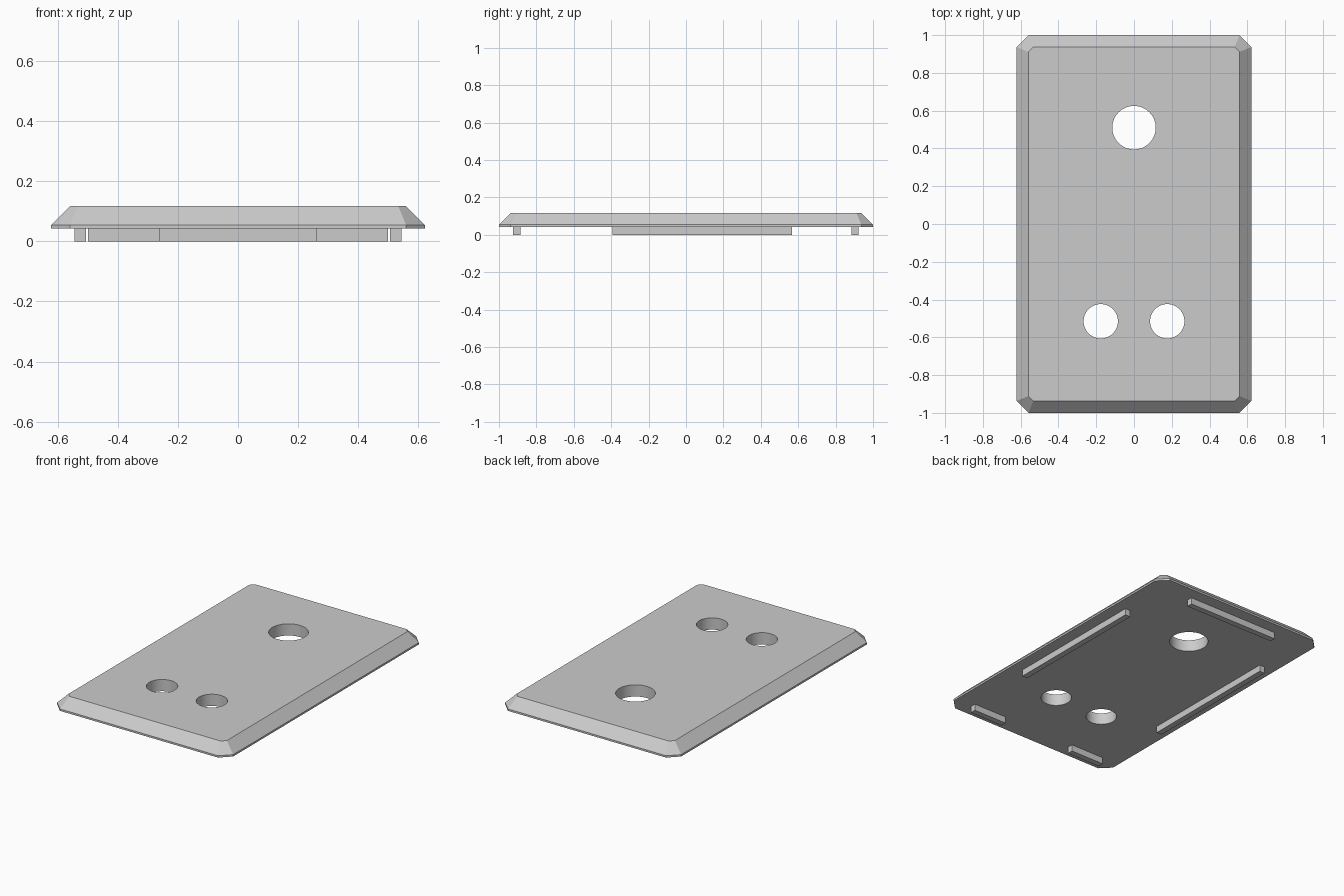
import bpy
import bmesh
from math import radians

cube = bpy.data.objects.get("Cube")
if cube:
    bpy.data.objects.remove(cube, do_unlink=True)

grey = bpy.data.materials.new("plain_grey")
grey.use_nodes = True
colour = (0.6, 0.6, 0.6, 1)
grey.diffuse_color = colour
grey.node_tree.nodes["Principled BSDF"].inputs["Base Color"].default_value = colour

BOTTOM, RIM, TOP = 0.042, 0.054, 0.117


def add_object(name, bm):
    bmesh.ops.recalc_face_normals(bm, faces=bm.faces)
    mesh = bpy.data.meshes.new(name)
    bm.to_mesh(mesh)
    bm.free()
    mesh.materials.append(grey)
    obj = bpy.data.objects.new(name, mesh)
    bpy.context.collection.objects.link(obj)
    return obj


def chamfered_ring(bm, hx, hy, cut, z):
    """Rectangle outline with its corners cut off."""
    quarter = [(hx, hy - cut), (hx - cut, hy)]
    points = quarter + [(-x, y) for x, y in reversed(quarter)]
    points += [(-x, -y) for x, y in points]
    return [bm.verts.new((x, y, z)) for x, y in points]


def make_rib(name, x, y, width, length):
    """Locating rib under the plate."""
    bm = bmesh.new()
    bmesh.ops.create_cube(bm, size=1)
    bmesh.ops.scale(bm, vec=(width, length, BOTTOM), verts=bm.verts)
    bmesh.ops.translate(bm, vec=(x, y, BOTTOM / 2), verts=bm.verts)
    add_object(name, bm)


# Plate: thin upright rim, then a sloped border up to the flat top
bm = bmesh.new()
rings = [chamfered_ring(bm, 0.622, 1.0, 0.063, BOTTOM),
         chamfered_ring(bm, 0.622, 1.0, 0.063, RIM),
         chamfered_ring(bm, 0.559, 0.937, 0.026, TOP)]
for low, high in zip(rings, rings[1:]):
    for i in range(len(low)):
        j = (i + 1) % len(low)
        bm.faces.new((low[i], low[j], high[j], high[i]))
bm.faces.new(rings[0])
bm.faces.new(rings[-1])
plate = add_object("cover_plate", bm)

# Three round holes through the plate
bpy.context.view_layer.objects.active = plate
plate.select_set(True)
for x, y, radius in ((0, 0.51, 0.115), (-0.176, -0.515, 0.091), (0.176, -0.515, 0.091)):
    bm = bmesh.new()
    bmesh.ops.create_cone(bm, cap_ends=True, segments=64,
                          radius1=radius, radius2=radius, depth=0.5)
    bmesh.ops.translate(bm, vec=(x, y, TOP / 2), verts=bm.verts)
    cutter = add_object("hole_cutter", bm)
    cutter.hide_render = True
    cut = plate.modifiers.new("hole", "BOOLEAN")
    cut.operation = "DIFFERENCE"
    cut.solver = "EXACT"
    cut.object = cutter
    bpy.ops.object.modifier_apply(modifier=cut.name)
    bpy.data.objects.remove(cutter, do_unlink=True)
bpy.ops.object.shade_smooth_by_angle(angle=radians(20))

# Ribs: long pair on the sides, short pair at the front, one across the back
for side, label in ((1, "left"), (-1, "right")):
    make_rib(label + "_side_rib", side * 0.525, 0.088, 0.038, 0.96)
    make_rib(label + "_front_rib", side * 0.379, -0.905, 0.24, 0.038)
make_rib("back_rib", 0, 0.903, 0.65, 0.038)
